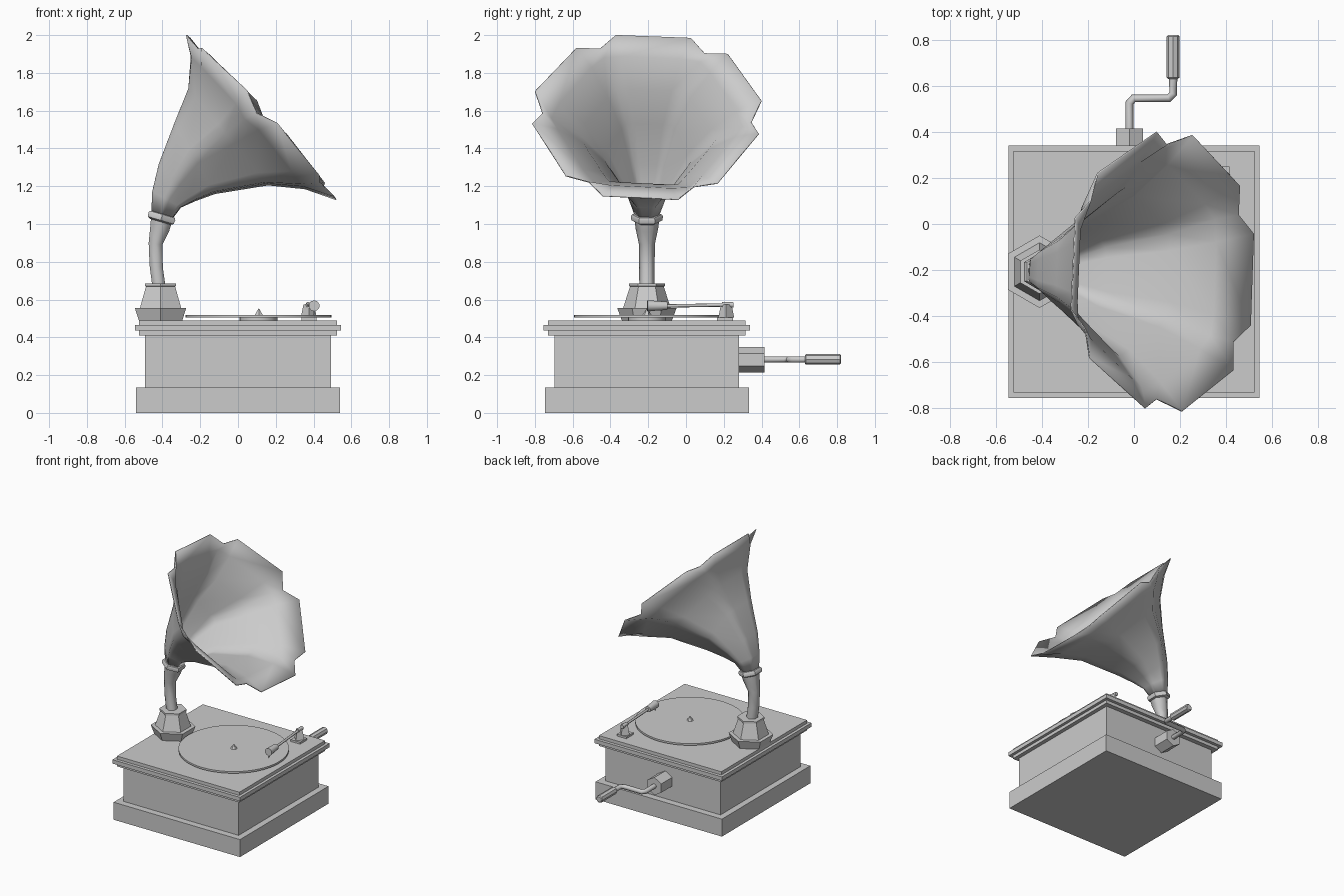
import bpy, bmesh
from math import cos, sin, radians
from mathutils import Vector, Matrix

if "Cube" in bpy.data.objects:
    bpy.data.objects.remove(bpy.data.objects["Cube"])

YC = -0.207  # centre line of case and horn


def finish(name, bm, smooth=None):
    bmesh.ops.recalc_face_normals(bm, faces=bm.faces[:])
    me = bpy.data.meshes.new(name)
    bm.to_mesh(me)
    bm.free()
    ob = bpy.data.objects.new(name, me)
    bpy.context.collection.objects.link(ob)
    if smooth:
        bpy.ops.object.select_all(action='DESELECT')
        ob.select_set(True)
        bpy.context.view_layer.objects.active = ob
        bpy.ops.object.shade_smooth_by_angle(angle=radians(smooth))
    return ob


def box(name, x, y, z):
    bm = bmesh.new()
    size = [b - a for a, b in (x, y, z)]
    mid = [(a + b) / 2 for a, b in (x, y, z)]
    bmesh.ops.create_cube(bm, size=1, matrix=Matrix.Translation(mid) @ Matrix.Diagonal((*size, 1)))
    return finish(name, bm)


def rod(name, p, q, r1, r2, n, smooth=None):
    p, q = Vector(p), Vector(q)
    d = q - p
    bm = bmesh.new()
    m = Matrix.Translation((p + q) / 2) @ d.to_track_quat('Z', 'Y').to_matrix().to_4x4()
    bmesh.ops.create_cone(bm, cap_ends=True, segments=n, radius1=r1, radius2=r2,
                          depth=d.length, matrix=m)
    return finish(name, bm, smooth)


HEX = [(30 + 60 * k, 1 / cos(radians(30)), 0) for k in range(6)]


def loft(name, rings, smooth=None, caps=True):
    """Each ring: upper (x, z), lower (x, z), list of (angle, radius factor, forward push)."""
    bm = bmesh.new()
    loops = []
    for (ux, uz), (lx, lz), shape in rings:
        c = Vector(((ux + lx) / 2, YC, (uz + lz) / 2))
        e = Vector(((ux - lx) / 2, 0, (uz - lz) / 2))
        a = e.length
        fwd = Vector((e.z, 0, -e.x)) / a
        loops.append([bm.verts.new(c + f * (cos(radians(t)) * e + sin(radians(t)) * a * Vector((0, 1, 0)))
                                   + fwd * push) for t, f, push in shape])
    for A, B in zip(loops, loops[1:]):
        n = len(A)
        for i in range(n):
            bm.faces.new((A[i], A[(i + 1) % n], B[(i + 1) % n], B[i]))
    if caps:
        bm.faces.new(loops[0])
        bm.faces.new(loops[-1])
    return finish(name, bm, smooth)


# Case: plinth, body and stepped lid
for name, hx, hy, z in (("plinth", .54, .54, (0, .135)), ("case_body", .492, .488, (.135, .41)),
                        ("lid_lower_step", .523, .523, (.41, .435)),
                        ("lid_middle_step", .545, .547, (.435, .465)),
                        ("lid_top", .523, .523, (.465, .49))):
    box(name, (-hx, hx), (YC - hy, YC + hy), z)

# Turntable, record and spindle
rod("turntable_hub", (.108, YC, .49), (.108, YC, .506), .1, .1, 24, 40)
rod("record", (.108, YC, .505), (.108, YC, .519), .387, .387, 48, 40)
rod("spindle", (.11, YC, .519), (.11, YC, .552), .024, .002, 6)

# Needle arm with its stand and head
box("arm_stand_base", (.335, .415), (.165, .25), (.49, .505))
rod("arm_stand", (.375, .213, .505), (.375, .213, .575), .042, .028, 4)
rod("needle_arm", (.372, .245, .572), (.398, -.12, .566), .009, .009, 8, 50)
rod("arm_pivot", (.372, .25, .572), (.374, .19, .572), .015, .015, 8, 50)
rod("arm_head", (.396, -.10, .567), (.403, -.205, .567), .022, .029, 10, 50)
rod("needle", (.402, -.19, .55), (.402, -.2, .52), .006, .002, 6)

# Hexagonal pedestal
loft("horn_pedestal", [((-.41 - a, z), (-.41 + a, z), HEX) for a, z in
                       ((.115, .49), (.136, .555), (.109, .556), (.077, .67), (.083, .671), (.083, .686))])

# Bent neck and collar
loft("horn_neck", [((-.455, .68), (-.385, .68), HEX), ((-.468, .78), (-.398, .77), HEX),
                   ((-.473, .90), (-.400, .89), HEX), ((-.464, .99), (-.365, .96), HEX),
                   ((-.460, 1.04), (-.350, 1.01), HEX)], 65)
cx, cz, ax, az = -.405, 1.033, .28, .96
loft("horn_collar", [((cx + ax * t - az * a, cz + az * t + ax * a),
                      (cx + ax * t + az * a, cz + az * t - ax * a), HEX) for a, t in
                     ((.058, -.022), (.071, -.014), (.074, .008), (.068, .018), (.056, .022))], 40)


# Six-petalled flaring horn
def petals(notch, push=0.0):
    shape = []
    for k in range(6):
        c = 60 * k + 3.4
        for t, f in ((-19, 1 / cos(radians(19))), (19, 1 / cos(radians(19))), (30, notch)):
            b = push * sin(radians(c + t)) ** 2 if t != 30 else 0
            shape.append((c + t, f, b))
    return shape


P = petals(1.14)
horn = loft("horn", [((-.455, 1.055), (-.350, 1.03), P), ((-.450, 1.17), (-.305, 1.09), P),
                     ((-.415, 1.315), (-.230, 1.125), P), ((-.332, 1.53), (-.125, 1.165), P),
                     ((-.256, 1.713), (.155, 1.212), P), ((-.243, 1.88), (.35, 1.192), petals(1.12, .02)),
                     ((-.268, 1.99), (.51, 1.135), petals(.957, .045))], 65, caps=False)
sol = horn.modifiers.new("thickness", 'SOLIDIFY')
sol.thickness = .006
sol.offset = 0

# Crank: hexagonal boss, bent rod and grip
rod("crank_boss", (-.02, .27, .281), (-.02, .415, .281), .068, .068, 6)
cu = bpy.data.curves.new("crank_rod", 'CURVE')
cu.dimensions = '3D'
cu.bevel_depth = .018
cu.bevel_resolution = 1
cu.use_fill_caps = True
pts = [(-.02, .40), (-.02, .525), (-.002, .545), (.15, .545), (.17, .565), (.17, .64)]
sp = cu.splines.new('POLY')
sp.points.add(len(pts) - 1)
for pt, (x, y) in zip(sp.points, pts):
    pt.co = (x, y, .283, 1)
crank = bpy.data.objects.new("crank_rod", cu)
bpy.context.collection.objects.link(crank)
bpy.ops.object.select_all(action='DESELECT')
crank.select_set(True)
bpy.context.view_layer.objects.active = crank
bpy.ops.object.convert(target='MESH')
grip = rod("crank_grip", (.17, .63, .283), (.17, .82, .283), .028, .028, 8)
bev = grip.modifiers.new("soft_ends", 'BEVEL')
bev.width = .006
bev.limit_method = 'ANGLE'
bev.angle_limit = radians(60)
